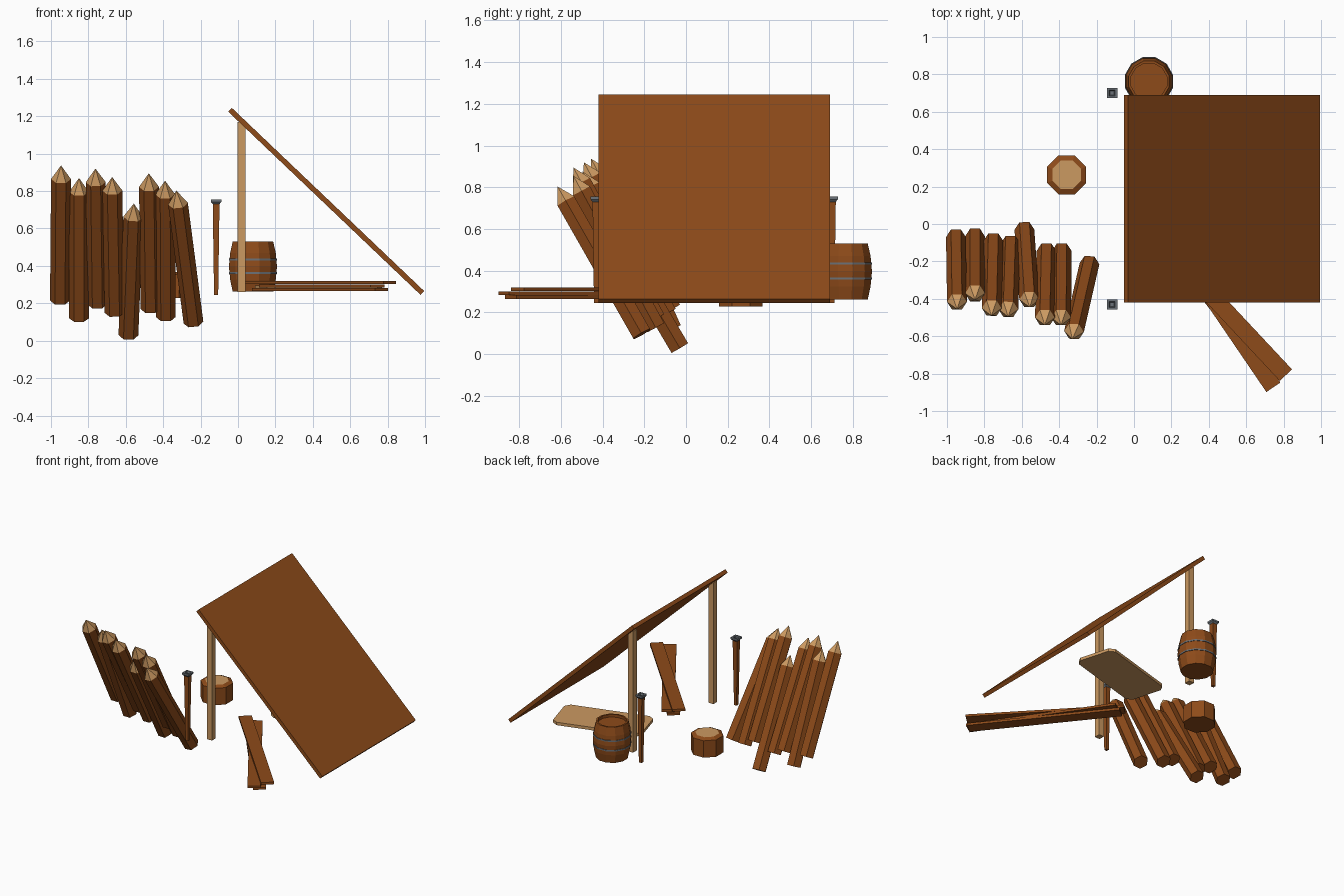
import bpy, bmesh, math
from mathutils import Vector, Matrix

if "Cube" in bpy.data.objects:
    bpy.data.objects.remove(bpy.data.objects["Cube"])


def material(name, color):
    m = bpy.data.materials.new(name)
    m.diffuse_color = (*color, 1)
    m.use_nodes = True
    m.node_tree.nodes["Principled BSDF"].inputs["Base Color"].default_value = m.diffuse_color
    return m


BROWN = material("brown_wood", (0.27, 0.07, 0.01))
TAN = material("cut_wood", (0.60, 0.32, 0.12))
STEEL = material("steel", (0.15, 0.17, 0.19))


def finish(name, bm, mats):
    bmesh.ops.recalc_face_normals(bm, faces=bm.faces)
    me = bpy.data.meshes.new(name)
    bm.to_mesh(me)
    bm.free()
    for m in mats:
        me.materials.append(m)
    ob = bpy.data.objects.new(name, me)
    bpy.context.collection.objects.link(ob)
    return ob


def box(name, center, size, mat, rot=Matrix.Identity(4)):
    bm = bmesh.new()
    bmesh.ops.create_cube(bm, size=1)
    bm.transform(Matrix.Translation(center) @ rot @ Matrix.Diagonal((*size, 1)))
    return finish(name, bm, [mat])


def lathe(name, profile, sides, mats, matrix, turn=0.0):
    """Stack rings of (radius, height, material of the band above); radius 0 is a point."""
    bm = bmesh.new()
    rings = []
    for r, z, _ in profile:
        n = sides if r > 0 else 1
        rings.append([bm.verts.new((r * math.cos(turn + math.tau * i / sides),
                                    r * math.sin(turn + math.tau * i / sides), z)) for i in range(n)])
    bm.faces.new(rings[0])
    for (a, b), p in zip(zip(rings, rings[1:]), profile):
        for i in range(sides):
            j = (i + 1) % sides
            vs = [a[i], a[j], b[0]] if len(b) == 1 else [a[i], a[j], b[j], b[i]]
            bm.faces.new(vs).material_index = p[2]
    if len(rings[-1]) > 1:
        bm.faces.new(rings[-1]).material_index = profile[-1][2]
    bm.transform(matrix)
    return finish(name, bm, mats)


# Slanted lean-to roof
hi, lo = Vector((-0.043, 0, 1.235)), Vector((0.986, 0, 0.255))
d = lo - hi
box("roof", (hi + lo) / 2 + Vector((0, 0.135, 0)), (d.length, 1.11, 0.028), BROWN,
    Matrix.Rotation(math.atan2(-d.z, d.x), 4, 'Y'))

# Roof posts
for tag, y in (("front", -0.345), ("back", 0.61)):
    box(tag + "_post", (0.019, y, 0.715), (0.043, 0.045, 0.91), TAN)

# Torches with a hollow steel cup
for tag, y in (("front", -0.43), ("back", 0.70)):
    at = Matrix.Translation((-0.117, y, 0))
    k = math.sqrt(0.5)
    lathe(tag + "_torch", [(0.022 * k, 0.245, 0), (0.036 * k, 0.73, 1), (0.055 * k, 0.742, 1),
                           (0.055 * k, 0.755, 1), (0.032 * k, 0.755, 1), (0.022 * k, 0.74, 1)],
          4, [BROWN, STEEL], at, math.pi / 4)

# Barrel with recessed lid and hoops
at = Matrix.Translation((0.08, 0.763, 0))
lathe("barrel", [(0.112, 0.262, 0), (0.126, 0.325, 0), (0.133, 0.397, 0), (0.126, 0.47, 0),
                 (0.112, 0.53, 0), (0.099, 0.53, 0), (0.099, 0.51, 0)], 12, [BROWN], at, math.pi / 12)
for i, z in enumerate((0.362, 0.434)):
    lathe(f"barrel_hoop_{i + 1}", [(0.1335, z - 0.005, 0), (0.1335, z + 0.005, 0)], 12,
          [STEEL], at, math.pi / 12)

# Chopping stump
lathe("stump", [(0.113, 0.228, 0), (0.113, 0.355, 0), (0.083, 0.368, 1)], 8, [BROWN, TAN],
      Matrix.Translation((-0.36, 0.263, 0)), math.pi / 8)

# Crossed planks on the ground
planks = [((0.07, -0.015), (0.812, -0.808), 0.312),
          ((0.15, 0.0), (0.745, -0.873), 0.293),
          ((0.11, -0.01), (0.768, -0.84), 0.274)]
for i, (a, b, z) in enumerate(planks):
    a, b = Vector((*a, z)), Vector((*b, z))
    v = b - a
    box(f"plank_{i + 1}", (a + b) / 2, (v.length, 0.09, 0.017), BROWN,
        Matrix.Rotation(math.atan2(v.y, v.x), 4, 'Z'))

# Sleeping mat with cut corners
mat_ob = box("sleeping_mat", (0.43, 0.37, 0.285), (0.64, 0.30, 0.022), TAN,
             Matrix.Rotation(math.radians(16), 4, 'Z'))
bm = bmesh.new()
bm.from_mesh(mat_ob.data)
upright = [e for e in bm.edges if abs(e.verts[0].co.z - e.verts[1].co.z) > 0.01]
bmesh.ops.bevel(bm, geom=upright, offset=0.035, segments=1, affect='EDGES')
bm.to_mesh(mat_ob.data)
bm.free()

# Leaning sharpened stakes: bottom centre, tip
stakes = [((-0.952, -0.07, 0.215), (-0.946, -0.455, 0.937)),
          ((-0.850, -0.067, 0.12), (-0.850, -0.405, 0.87)),
          ((-0.752, -0.09, 0.195), (-0.762, -0.49, 0.92)),
          ((-0.660, -0.105, 0.15), (-0.673, -0.495, 0.875)),
          ((-0.586, -0.03, 0.03), (-0.557, -0.445, 0.733)),
          ((-0.468, -0.145, 0.17), (-0.477, -0.54, 0.895)),
          ((-0.386, -0.145, 0.127), (-0.390, -0.54, 0.855)),
          ((-0.238, -0.212, 0.097), (-0.330, -0.615, 0.803))]
for i, (a, b) in enumerate(stakes):
    a, b = Vector(a), Vector(b)
    up = (b - a).normalized()
    side = Vector((1, 0, 0))
    side = (side - up * side.dot(up)).normalized()
    m = Matrix((side, up.cross(side), up)).transposed().to_4x4()
    n = (b - a).length
    lathe(f"stake_{i + 1}", [(0.053, 0, 0), (0.053, n - 0.082, 1), (0, n, 1)], 6,
          [BROWN, TAN], Matrix.Translation(a) @ m)
